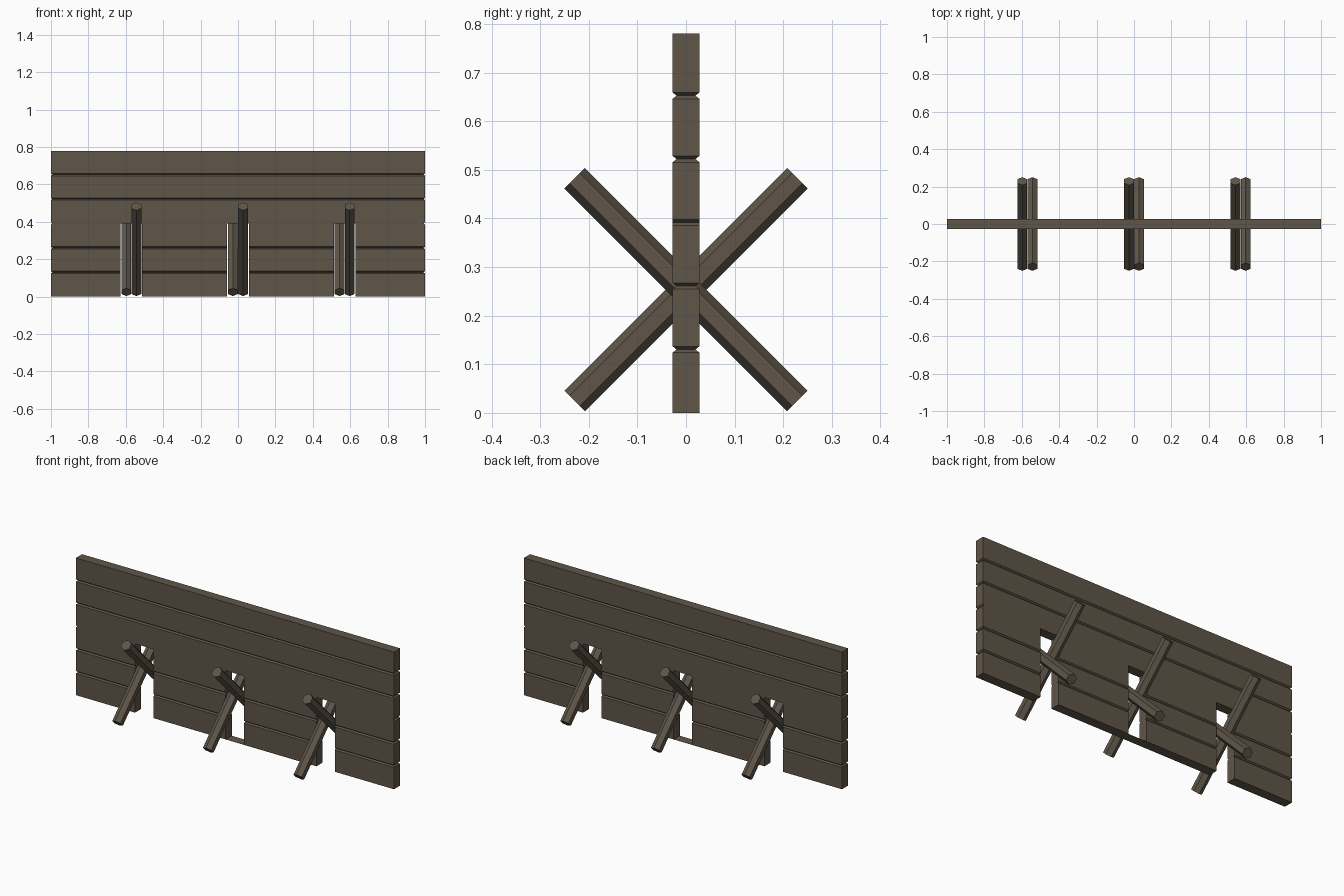
import bpy, bmesh
from math import radians, pi, sin, cos
from mathutils import Matrix

if "Cube" in bpy.data.objects:
    bpy.data.objects.remove(bpy.data.objects["Cube"])

HALF_Y, PLANK_H, BEVEL, DEPTH = 0.0275, 0.1305, 0.0065, 0.008
SEAM = PLANK_H * 3          # top of the notches
NOTCHES, NOTCH_HALF = (-0.57, 0.0, 0.57), 0.058

wood = bpy.data.materials.new("weathered_wood")
wood.diffuse_color = (0.115, 0.092, 0.066, 1)
wood.use_nodes = True
wood.node_tree.nodes["Principled BSDF"].inputs["Base Color"].default_value = wood.diffuse_color


def finish(bm, name):
    bmesh.ops.recalc_face_normals(bm, faces=bm.faces)
    me = bpy.data.meshes.new(name)
    bm.to_mesh(me)
    bm.free()
    me.materials.append(wood)
    ob = bpy.data.objects.new(name, me)
    bpy.context.collection.objects.link(ob)
    return ob


def planks(name, x0, x1, levels, top_cap=True):
    """Stack of planks: rectangles lofted along z, pinched at the V grooves."""
    bm = bmesh.new()
    rings = []
    for z, dx, dy in levels:
        a = x0 + (dx if x0 <= -1 else 0)   # only the outer ends are grooved
        b = x1 - (dx if x1 >= 1 else 0)
        h = HALF_Y - dy
        rings.append([bm.verts.new(p) for p in
                      ((a, -h, z), (b, -h, z), (b, h, z), (a, h, z))])
    for lo, hi in zip(rings, rings[1:]):
        for i in range(4):
            j = (i + 1) % 4
            bm.faces.new((lo[i], lo[j], hi[j], hi[i]))
    bm.faces.new(rings[0][::-1])
    if top_cap:
        bm.faces.new(rings[-1])
    return finish(bm, name)


def groove(z):
    return [(z - BEVEL, 0, 0), (z, DEPTH, DEPTH), (z + BEVEL, 0, 0)]


# Upper full-length planks
upper = [(SEAM, DEPTH, 0), (SEAM + BEVEL, 0, 0)]
upper += groove(PLANK_H * 4) + groove(PLANK_H * 5) + [(0.78, 0, 0)]
planks("upper_planks", -1, 1, upper)

# Lower planks, split by the three notches
lower = [(0, 0, 0)] + groove(PLANK_H) + groove(PLANK_H * 2)
lower += [(SEAM - BEVEL, 0, 0), (SEAM, DEPTH, 0)]
starts = [-1] + [n + NOTCH_HALF for n in NOTCHES]
ends = [n - NOTCH_HALF for n in NOTCHES] + [1]
for i, (a, b) in enumerate(zip(starts, ends)):
    planks(f"lower_planks_{i + 1}", a, b, lower, top_cap=False)

# Flat strip across the foot of the middle notch
bm = bmesh.new()
bm.faces.new([bm.verts.new((sx * NOTCH_HALF, sy * HALF_Y, 0))
              for sx, sy in ((-1, -1), (1, -1), (1, 1), (-1, 1))])
finish(bm, "middle_sill")

# Crossed hexagonal stakes through each notch
for i, n in enumerate(NOTCHES):
    for side, label in ((-1, "left"), (1, "right")):
        bm = bmesh.new()
        loops = [[bm.verts.new((0.03 * sin(k * pi / 3), 0.03 * cos(k * pi / 3), z))
                  for k in range(6)] for z in (-0.324, 0.324)]
        for k in range(6):
            j = (k + 1) % 6
            bm.faces.new((loops[0][k], loops[0][j], loops[1][j], loops[1][k]))
        for loop in loops:
            bm.faces.new(loop)
        # right stake rises to the front, left stake rises to the back
        bm.transform(Matrix.Translation((n + side * 0.027, 0, 0.2535))
                     @ Matrix.Rotation(side * radians(45), 4, 'X'))
        finish(bm, f"stake_{i + 1}_{label}")
